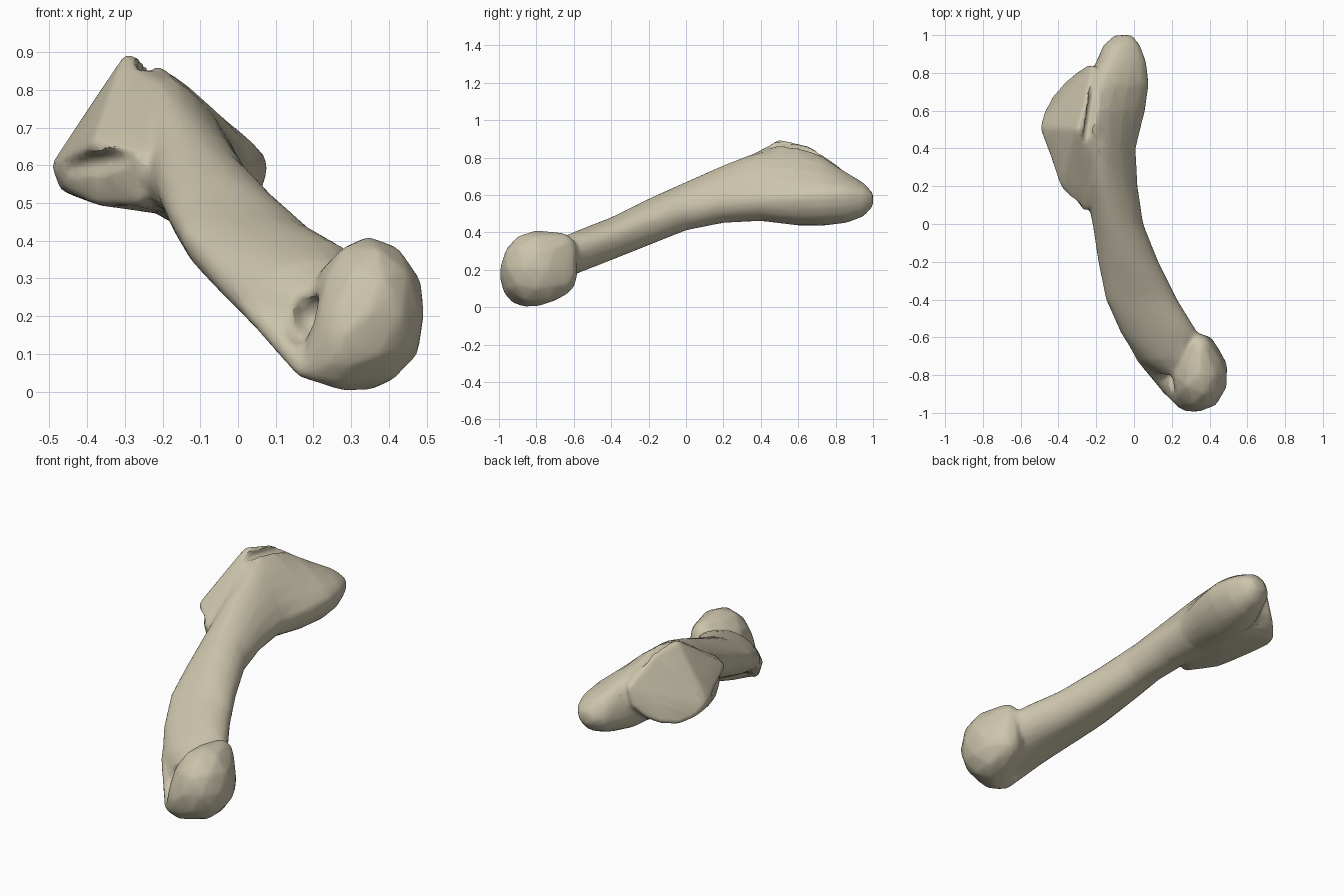
import bpy, bmesh, math
from mathutils import Matrix

cube = bpy.data.objects.get("Cube")
if cube:
    bpy.data.objects.remove(cube, do_unlink=True)

bone = bpy.data.materials.new("bone_tan")
bone.use_nodes = True
color = (0.60, 0.55, 0.41, 1)
bone.diffuse_color = color
bone.node_tree.nodes["Principled BSDF"].inputs["Base Color"].default_value = color


def to_object(name, bm):
    bmesh.ops.recalc_face_normals(bm, faces=bm.faces)
    mesh = bpy.data.meshes.new(name)
    bm.to_mesh(mesh)
    bm.free()
    obj = bpy.data.objects.new(name, mesh)
    bpy.context.collection.objects.link(obj)
    mesh.materials.append(bone)
    return obj


def hull(name, balls):
    """Convex skin around ellipsoids given as (centre, radii)."""
    bm = bmesh.new()
    for centre, radii in balls:
        bmesh.ops.create_icosphere(bm, subdivisions=2, radius=1,
            matrix=Matrix.Translation(centre) @ Matrix.Diagonal((*radii, 1)))
    points = [v.co.copy() for v in bm.verts]
    bm.free()
    bm = bmesh.new()
    for p in points:
        bm.verts.new(p)
    result = bmesh.ops.convex_hull(bm, input=bm.verts)
    loose = {v for v in result["geom_interior"] + result["geom_unused"]
             if isinstance(v, bmesh.types.BMVert)}
    bmesh.ops.delete(bm, geom=list(loose), context="VERTS")
    return to_object(name, bm)


def dots(points, r):
    return [(p, (r, r, r)) for p in points]


def loft(name, sections, sides=20):
    """Rings of (y, left, right, bottom, top, z of left, z of right,
    x of bottom, x of top, flatness of the upper right side)."""
    bm = bmesh.new()
    rings = []
    for y, left, right, low, high, zl, zr, xb, xt, flat in sections:
        ring = []
        for i in range(sides):
            a = 2 * math.pi * (i + 0.5) / sides
            c, s = math.cos(a), math.sin(a)
            k = flat if c > 0 and s > 0 else 1
            x0 = xt if s > 0 else xb
            z0 = zr if c > 0 else zl
            x = x0 + ((right if c > 0 else left) - x0) * abs(c) ** k
            z = z0 + ((high if s > 0 else low) - z0) * abs(s) ** k
            ring.append(bm.verts.new((x, y, z)))
        rings.append(ring)
    for a, b in zip(rings, rings[1:]):
        for i in range(sides):
            j = (i + 1) % sides
            bm.faces.new((a[i], a[j], b[j], b[i]))
    bm.faces.new(rings[0])
    bm.faces.new(rings[-1])
    return to_object(name, bm)


# Shaft, swelling into the rear tip
shaft = loft("bone", [
    (-0.80, 0.12, 0.34, 0.08, 0.29, 0.14, 0.20, 0.24, 0.24, 1),
    (-0.72, 0.02, 0.36, 0.11, 0.35, 0.22, 0.24, 0.25, 0.22, 1),
    (-0.58, -0.07, 0.34, 0.18, 0.41, 0.32, 0.30, 0.20, 0.16, 1),
    (-0.40, -0.15, 0.23, 0.25, 0.48, 0.42, 0.37, 0.11, 0.04, 1.1),
    (-0.20, -0.19, 0.13, 0.33, 0.58, 0.49, 0.45, 0.03, -0.04, 1.2),
    (0.00, -0.22, 0.05, 0.41, 0.67, 0.56, 0.52, -0.05, -0.11, 1.2),
    (0.20, -0.26, 0.02, 0.45, 0.76, 0.60, 0.56, -0.10, -0.16, 1.3),
    (0.40, -0.30, 0.01, 0.46, 0.84, 0.60, 0.58, -0.13, -0.20, 1.4),
    (0.60, -0.28, 0.06, 0.435, 0.855, 0.60, 0.60, -0.11, -0.20, 1.7),
    (0.74, -0.26, 0.08, 0.435, 0.80, 0.58, 0.61, -0.09, -0.18, 1.6),
    (0.86, -0.20, 0.065, 0.45, 0.72, 0.57, 0.61, -0.07, -0.13, 1.4),
    (0.95, -0.16, 0.03, 0.485, 0.665, 0.57, 0.60, -0.06, -0.08, 1.2),
    (1.00, -0.10, -0.01, 0.54, 0.61, 0.57, 0.59, -0.05, -0.05, 1)])

# Rounded front head with its lower corner
head = hull("head", [
    ((0.345, -0.80, 0.207), (0.155, 0.195, 0.205)),
    ((0.28, -0.86, 0.15), (0.085, 0.135, 0.15)),
    ((0.205, -0.89, 0.065), (0.035, 0.04, 0.04)),
    ((0.35, -0.69, 0.17), (0.10, 0.11, 0.12)),
    ((0.35, -0.67, 0.30), (0.07, 0.09, 0.10))])

# Thin lip running down the side of the shaft to the head
lip = hull("side_lip", dots([(-0.04, -0.55, 0.32), (0.04, -0.71, 0.22),
                             (0.18, -0.88, 0.06)], 0.03))

# Flared rear flank ending in a flat oval face
flank = hull("rear_flank", dots([
    (-0.295, 0.50, 0.885), (-0.25, 0.66, 0.85), (-0.215, 0.83, 0.73),
    (-0.24, 0.83, 0.64), (-0.30, 0.79, 0.575), (-0.36, 0.74, 0.54),
    (-0.42, 0.67, 0.525), (-0.465, 0.59, 0.545), (-0.485, 0.51, 0.60),
    (-0.375, 0.20, 0.66), (-0.445, 0.44, 0.545), (-0.365, 0.27, 0.505),
    (-0.26, 0.08, 0.62), (-0.26, 0.12, 0.505), (-0.15, 0.60, 0.475),
    (-0.19, 0.30, 0.77), (-0.20, 0.50, 0.845), (-0.18, 0.68, 0.81)], 0.012))

# Fuse the parts into one skin
bpy.ops.object.select_all(action="DESELECT")
for part in (head, lip, flank, shaft):
    part.select_set(True)
bpy.context.view_layer.objects.active = shaft
bpy.ops.object.join()


def apply(kind, **settings):
    mod = shaft.modifiers.new(kind.lower(), kind)
    for key, value in settings.items():
        setattr(mod, key, value)
    bpy.ops.object.modifier_apply(modifier=mod.name)


apply("REMESH", mode="VOXEL", voxel_size=0.012)

# Grooves on the upper side, under the flank and beside the head
grooves = [([(-0.26, 0.40, 0.88), (-0.205, 0.77, 0.82)], 0.024),
           ([(-0.20, 0.46, 0.86), (-0.15, 0.22, 0.785)], 0.018),
           ([(-0.47, 0.40, 0.59), (-0.30, 0.08, 0.62)], 0.028),
           ([(0.13, -0.90, 0.22), (0.20, -0.81, 0.20)], 0.055)]
for ends, radius in grooves:
    cutter = hull("groove_cutter", dots(ends, radius))
    cutter.hide_render = True
    apply("BOOLEAN", operation="DIFFERENCE", object=cutter, solver="EXACT")
    bpy.data.objects.remove(cutter, do_unlink=True)

# Even out the skin, then simplify it into broad facets
apply("REMESH", mode="VOXEL", voxel_size=0.011)
apply("SMOOTH", factor=0.5, iterations=5)
apply("DECIMATE", ratio=0.08)

shaft.data.materials.clear()
shaft.data.materials.append(bone)
bpy.ops.object.shade_smooth_by_angle(angle=math.radians(35))
